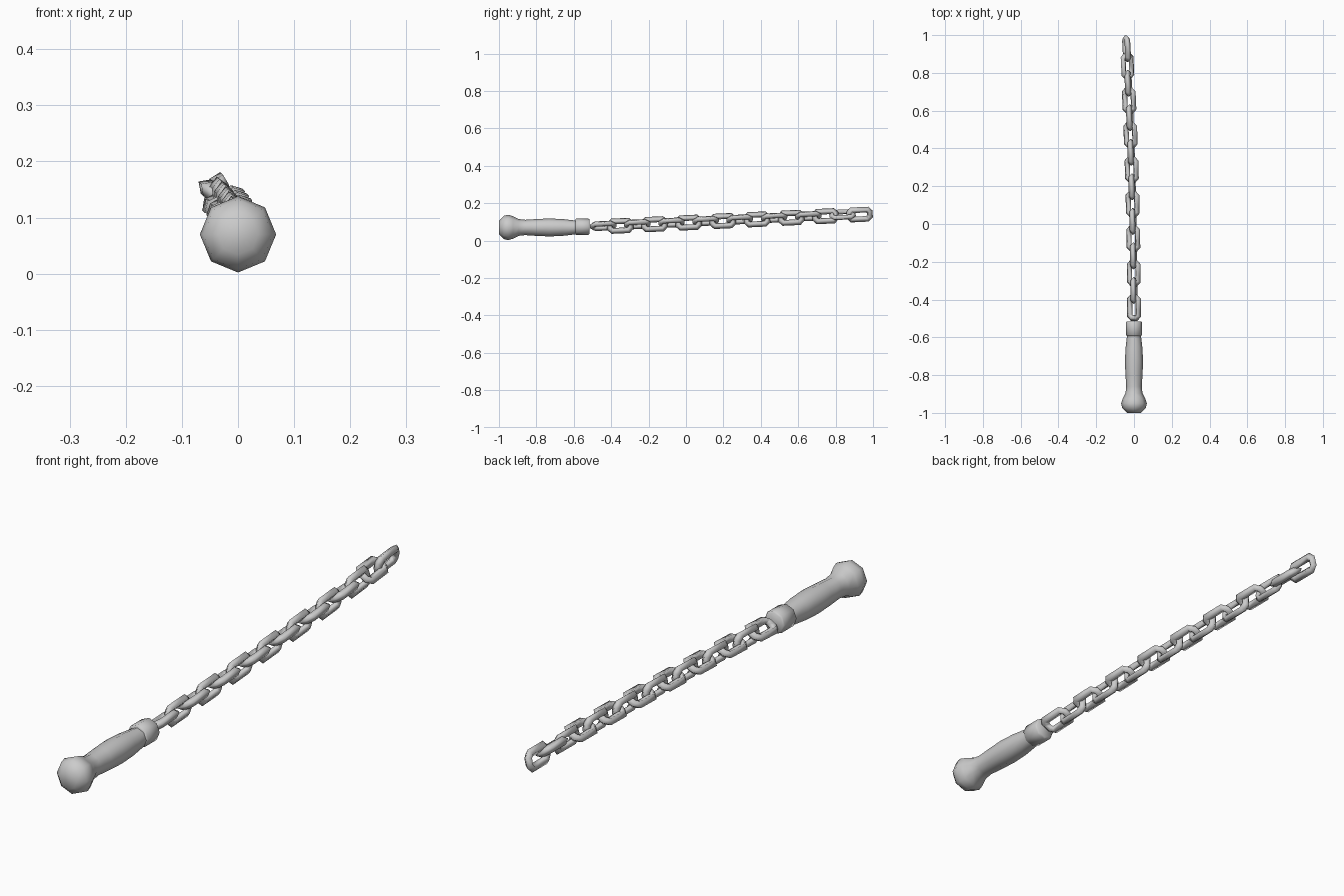
import bpy, math
from mathutils import Matrix, Vector

if "Cube" in bpy.data.objects:
    bpy.data.objects.remove(bpy.data.objects["Cube"])


def make_object(name, verts, faces, smooth_angle):
    mesh = bpy.data.meshes.new(name)
    mesh.from_pydata(verts, [], faces)
    mesh.update()
    obj = bpy.data.objects.new(name, mesh)
    bpy.context.collection.objects.link(obj)
    bpy.ops.object.select_all(action='DESELECT')
    obj.select_set(True)
    bpy.context.view_layer.objects.active = obj
    bpy.ops.object.mode_set(mode='EDIT')
    bpy.ops.mesh.select_all(action='SELECT')
    bpy.ops.mesh.normals_make_consistent(inside=False)
    bpy.ops.object.mode_set(mode='OBJECT')
    bpy.ops.object.shade_smooth_by_angle(angle=math.radians(smooth_angle))
    return obj


def lathe(name, profile, z, sides=8, smooth_angle=60):
    """Turn (y, radius) pairs around a line parallel to y, with capped ends."""
    verts, faces = [], []
    for y, r in profile:
        for i in range(sides):
            a = 2 * math.pi * i / sides
            verts.append((r * math.cos(a), y, z + r * math.sin(a)))
    for k in range(len(profile) - 1):
        for i in range(sides):
            j = (i + 1) % sides
            faces.append((k * sides + i, k * sides + j,
                          (k + 1) * sides + j, (k + 1) * sides + i))
    faces.append(tuple(range(sides)))
    faces.append(tuple(range((len(profile) - 1) * sides, len(profile) * sides)))
    return make_object(name, verts, faces, smooth_angle)


def link_geometry(half_len=0.055, half_wid=0.0255, cut=0.013, wire=0.0155, sides=4):
    """Eight-cornered flat ring lying in the xy plane, long in y."""
    q = [(half_wid, half_len - cut), (half_wid - cut, half_len)]
    path = [q[0], q[1], (-q[1][0], q[1][1]), (-q[0][0], q[0][1]),
            (-q[0][0], -q[0][1]), (-q[1][0], -q[1][1]),
            (q[1][0], -q[1][1]), (q[0][0], -q[0][1])]
    n = len(path)
    verts, faces = [], []
    for i in range(n):
        p = Vector(path[i])
        d0 = (p - Vector(path[i - 1])).normalized()
        d1 = (Vector(path[(i + 1) % n]) - p).normalized()
        t = (d0 + d1).normalized()
        out = Vector((t.y, -t.x)) / t.dot(d1)
        for s in range(sides):
            a = 2 * math.pi * s / sides
            o = p + out * wire * math.cos(a)
            verts.append(Vector((o.x, o.y, wire * math.sin(a))))
            s2 = (s + 1) % sides
            i2 = (i + 1) % n
            faces.append((i * sides + s, i2 * sides + s,
                          i2 * sides + s2, i * sides + s2))
    return verts, faces


# Turned handle with pommel
lathe("handle", [(-1.0, 0.036), (-0.975, 0.062), (-0.95, 0.068), (-0.925, 0.060),
                 (-0.895, 0.045), (-0.86, 0.041), (-0.80, 0.045), (-0.73, 0.048),
                 (-0.66, 0.045), (-0.60, 0.038), (-0.56, 0.036)], 0.07)

# Collar joining handle and chain
lathe("collar", [(-0.592, 0.037), (-0.588, 0.043), (-0.521, 0.043),
                 (-0.515, 0.038)], 0.074)

# Chain of alternating links, gently rising and drifting; the last two twist back
link_verts, link_faces = link_geometry()
for i in range(16):
    flat = i % 2 == 0
    y = -0.443 + 0.0914 * i
    t = (y + 0.515) / 1.51
    if flat:
        tilt = 35 if i == 14 else -28
    else:
        tilt = 90 + (14 if i == 15 else -8)
    z = 0.073 + 0.071 * t + (0.002 if flat else -0.002)
    xf = (Matrix.Translation((-0.043 * t * t, y, z))
          @ Matrix.Rotation(0.057 * t, 4, 'Z')
          @ Matrix.Rotation(0.047, 4, 'X')
          @ Matrix.Rotation(math.radians(tilt), 4, 'Y'))
    make_object(f"chain_link_{i + 1}", [xf @ v for v in link_verts], link_faces, 95)
